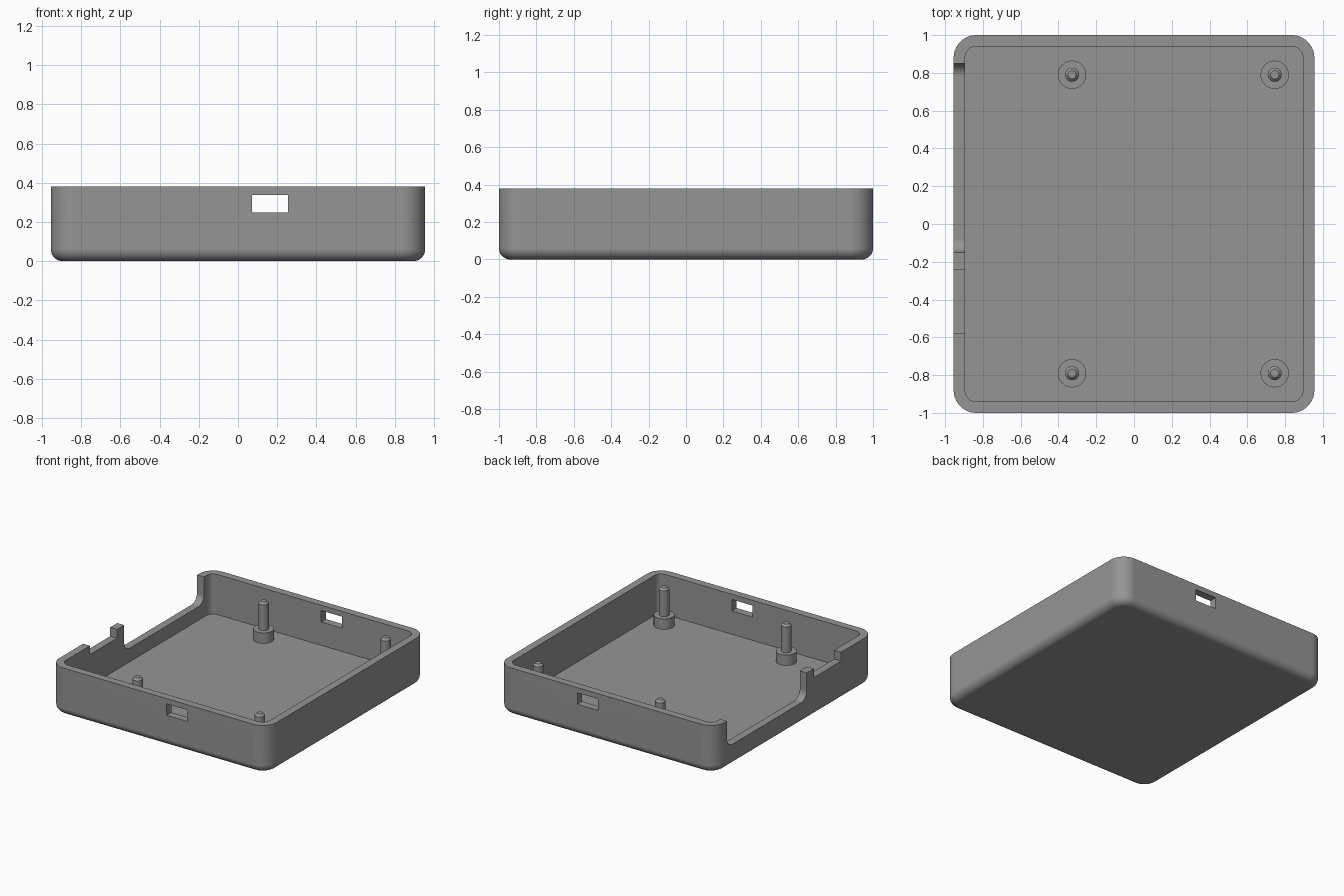
import bpy, bmesh, math
from mathutils import Vector

if "Cube" in bpy.data.objects:
    bpy.data.objects.remove(bpy.data.objects["Cube"])

HX, HY, H = 0.955, 1.0, 0.38      # half width, half depth, height
WALL, FLOOR = 0.06, 0.062
CORNER, FILLET = 0.12, 0.06

grey = bpy.data.materials.new("grey_plastic")
grey.diffuse_color = (0.30, 0.30, 0.30, 1)
grey.use_nodes = True
grey.node_tree.nodes["Principled BSDF"].inputs["Base Color"].default_value = grey.diffuse_color


def finish(bm, name):
    bmesh.ops.recalc_face_normals(bm, faces=bm.faces[:])
    me = bpy.data.meshes.new(name)
    bm.to_mesh(me)
    bm.free()
    me.materials.append(grey)
    ob = bpy.data.objects.new(name, me)
    bpy.context.collection.objects.link(ob)
    return ob


def activate(ob):
    bpy.ops.object.select_all(action='DESELECT')
    ob.select_set(True)
    bpy.context.view_layer.objects.active = ob


def smooth(ob):
    activate(ob)
    bpy.ops.object.shade_smooth_by_angle(angle=math.radians(30))


def rounded_rect(inset, z, n=10):
    r = CORNER - inset
    pts = []
    for k, (sx, sy) in enumerate([(1, 1), (-1, 1), (-1, -1), (1, -1)]):
        for i in range(n + 1):
            a = math.pi / 2 * (k + i / n)
            pts.append(Vector((sx * (HX - CORNER) + r * math.cos(a),
                               sy * (HY - CORNER) + r * math.sin(a), z)))
    return pts


def loft(rings, name):
    bm = bmesh.new()
    loops = [[bm.verts.new(p) for p in ring] for ring in rings]
    for a, b in zip(loops, loops[1:]):
        for i in range(len(a)):
            j = (i + 1) % len(a)
            bm.faces.new((a[i], a[j], b[j], b[i]))
    bm.faces.new(loops[0][::-1])
    bm.faces.new(loops[-1])
    return finish(bm, name)


def extrude_profile(points, axis, start, end, name):
    # points are (horizontal, z); the prism runs along the given axis
    def place(h, z, t):
        return (t, h, z) if axis == 'x' else (h, t, z)
    bm = bmesh.new()
    face = bm.faces.new([bm.verts.new(place(h, z, start)) for h, z in points])
    new = bmesh.ops.extrude_face_region(bm, geom=[face])["geom"]
    bmesh.ops.translate(bm, vec=place(0, 0, end - start),
                        verts=[v for v in new if isinstance(v, bmesh.types.BMVert)])
    return finish(bm, name)


def arc(cx, cz, r, a0, a1, n=8):
    return [(cx + r * math.cos(math.radians(a0 + (a1 - a0) * i / n)),
             cz + r * math.sin(math.radians(a0 + (a1 - a0) * i / n))) for i in range(n + 1)]


# Open tray: filleted bottom, outer wall, rim, inner wall, floor
rings = []
for i in range(9):
    a = math.pi / 2 * i / 8
    rings.append(rounded_rect(FILLET * (1 - math.sin(a)), FILLET * (1 - math.cos(a))))
rings += [rounded_rect(0, H), rounded_rect(WALL, H), rounded_rect(WALL, FLOOR)]
tray = loft(rings, "tray")

# Openings: deep notch with rounded lower corners, shallow notch, two slots
B, R, Y0, Y1 = 0.17, 0.07, -0.15, 0.85
deep = [(Y1, 0.5), (Y0, 0.5)] + arc(Y0 + R, B + R, R, 180, 270) + arc(Y1 - R, B + R, R, 270, 360)
shallow = [(-0.58, 0.31), (-0.24, 0.31), (-0.24, 0.5), (-0.58, 0.5)]
slot = [(0.072, 0.247), (0.255, 0.247), (0.255, 0.338), (0.072, 0.338)]
cutters = [
    extrude_profile(deep, 'x', -1.1, -0.85, "deep_notch_cutter"),
    extrude_profile(shallow, 'x', -1.1, -0.85, "shallow_notch_cutter"),
    extrude_profile(slot, 'y', -1.1, 1.1, "slot_cutter"),
]
activate(tray)
for cutter in cutters:
    cutter.hide_render = True
    mod = tray.modifiers.new("cut", 'BOOLEAN')
    mod.operation, mod.solver, mod.object = 'DIFFERENCE', 'EXACT', cutter
    bpy.ops.object.modifier_apply(modifier=mod.name)
for cutter in cutters:
    bpy.data.objects.remove(cutter)
smooth(tray)
weighted = tray.modifiers.new("even_normals", 'WEIGHTED_NORMAL')
weighted.keep_sharp = True

# Four standoffs: wide collar, thin pin, chamfered tip
profile = [(0.075, 0.05), (0.075, 0.145), (0.037, 0.145), (0.037, 0.35), (0.022, 0.366)]
for x, side in ((-0.328, "left"), (0.745, "right")):
    for y, end in ((-0.79, "front"), (0.79, "back")):
        circles = [[Vector((x + r * math.cos(math.tau * i / 32),
                            y + r * math.sin(math.tau * i / 32), z)) for i in range(32)]
                   for r, z in profile]
        smooth(loft(circles, f"standoff_{end}_{side}"))
